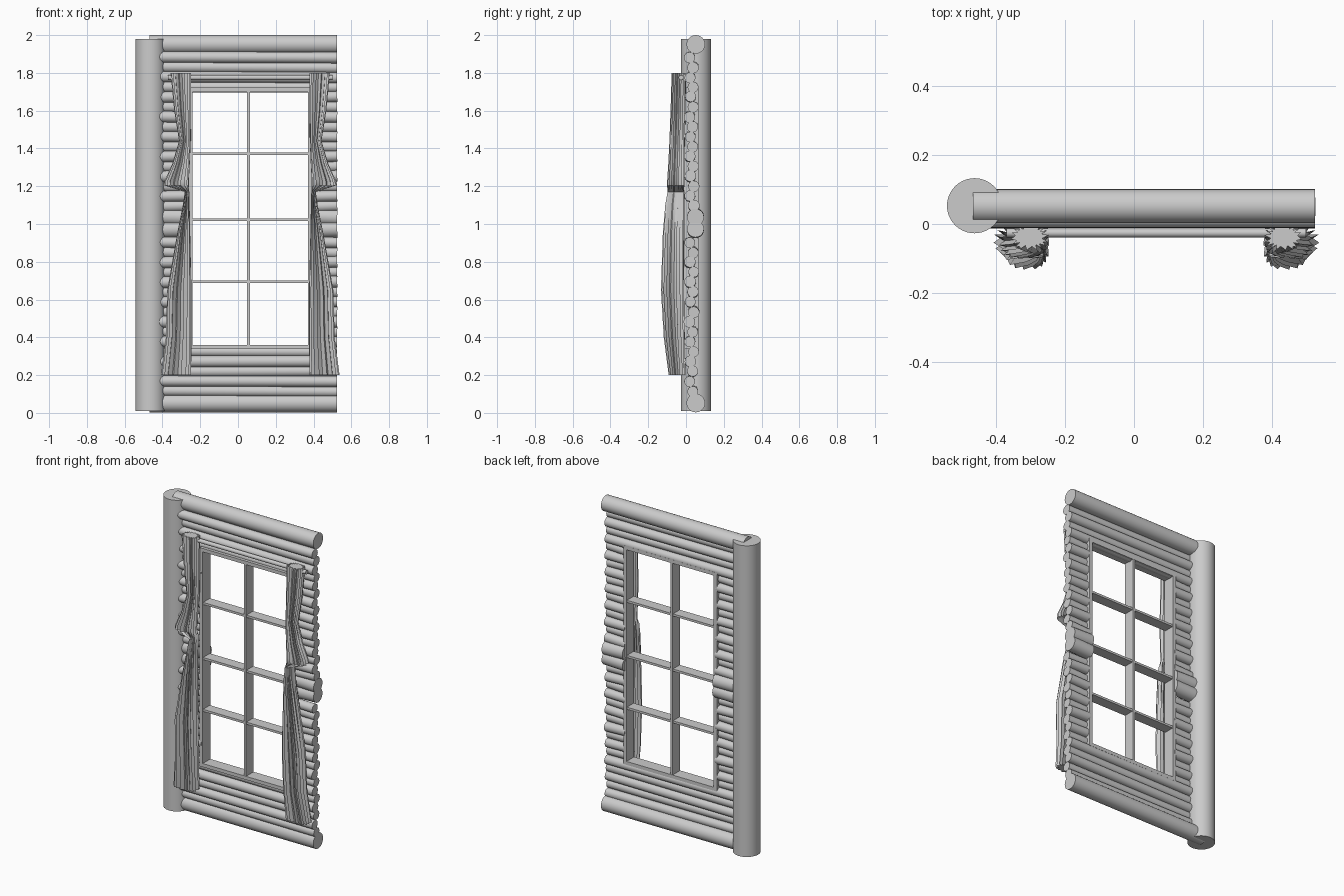
import bpy, bmesh, math, random
from mathutils import Vector

if "Cube" in bpy.data.objects:
    bpy.data.objects.remove(bpy.data.objects["Cube"])

random.seed(4)
X0, X1 = -0.46, 0.525            # wall ends
WL, WR, WB, WT = -0.24, 0.37, 0.36, 1.70   # window opening
MID = (WL + WR) / 2


def finish(bm, name, smooth=True):
    bmesh.ops.recalc_face_normals(bm, faces=bm.faces)
    me = bpy.data.meshes.new(name)
    bm.to_mesh(me)
    bm.free()
    ob = bpy.data.objects.new(name, me)
    bpy.context.collection.objects.link(ob)
    if smooth:
        bpy.ops.object.select_all(action='DESELECT')
        ob.select_set(True)
        bpy.context.view_layer.objects.active = ob
        bpy.ops.object.shade_smooth_by_angle(angle=math.radians(40))
    return ob


def add_rod(bm, a, b, r, seg=20):
    a, b = Vector(a), Vector(b)
    d = b - a
    m = d.to_track_quat('Z', 'Y').to_matrix().to_4x4()
    m.translation = (a + b) / 2
    bmesh.ops.create_cone(bm, cap_ends=True, segments=seg, radius1=r,
                          radius2=r, depth=d.length, matrix=m)


def add_box(bm, x0, x1, y0, y1, z0, z1):
    for v in bmesh.ops.create_cube(bm, size=1)['verts']:
        v.co = ((x0 + x1) / 2 + v.co.x * (x1 - x0),
                (y0 + y1) / 2 + v.co.y * (y1 - y0),
                (z0 + z1) / 2 + v.co.z * (z1 - z0))


# Corner post
bm = bmesh.new()
add_rod(bm, (-0.463, 0.053, 0.01), (-0.463, 0.053, 1.98), 0.08, 40)
finish(bm, "corner_post")

# Thick logs along the top and bottom
for name, z in (("bottom_log", 0.052), ("top_log", 1.951)):
    bm = bmesh.new()
    add_rod(bm, (X0 - 0.008, 0.052, z), (X1, 0.052, z), 0.049, 32)
    finish(bm, name)

# Thick middle logs and thin wall logs, interrupted by the window
rows = [(0.972, 0.05, 0.045), (1.038, 0.05, 0.045)]
for start in (0.115, 1.095):
    for i in range(16):
        y = (0.02 if i % 2 else 0.038) + random.uniform(-0.004, 0.004)
        rows.append((start + i * 0.0525, y, random.uniform(0.028, 0.031)))
bm = bmesh.new()
for z, y, r in rows:
    t = random.uniform(-0.003, 0.003)
    if WB - 0.02 < z < WT + 0.02:
        spans = ((X0, WL - 0.01), (WR + 0.01, X1))
    else:
        spans = ((X0, X1),)
    for a, b in spans:
        add_rod(bm, (a, y, z - t), (b, y, z + t), r)
finish(bm, "wall_logs")

# Window frame and glazing bars
bm = bmesh.new()
F, YA, YB = 0.022, -0.01, 0.066
add_box(bm, WL - F, WL, YA, YB, WB - F, WT + F)
add_box(bm, WR, WR + F, YA, YB, WB - F, WT + F)
add_box(bm, WL, WR, YA, YB, WB - F, WB)
add_box(bm, WL, WR, YA, YB, WT, WT + F)
finish(bm, "window_frame", False)
bm = bmesh.new()
add_box(bm, 0.048, 0.063, YA + 0.002, YB - 0.002, WB, WT)
for z in (0.695, 1.023, 1.372):
    add_box(bm, WL, WR, YA + 0.004, YB - 0.004, z - 0.007, z + 0.007)
finish(bm, "glazing_bars", False)

# Curtain rod
bm = bmesh.new()
add_rod(bm, (-0.37, -0.026, 1.775), (0.50, -0.026, 1.775), 0.013, 16)
finish(bm, "curtain_rod")

# Curtain sections: z, inner x, outer x, front y, back y
SECTIONS = [(1.80, .378, .487, -.076, .0), (1.60, .378, .468, -.082, -.002),
            (1.44, .380, .442, -.088, -.006), (1.32, .385, .478, -.094, -.008),
            (1.23, .390, .518, -.100, -.008), (1.205, .390, .522, -.100, -.008),
            (1.17, .388, .412, -.098, -.012), (1.10, .386, .422, -.110, -.012),
            (0.95, .383, .452, -.123, -.012), (0.65, .376, .505, -.133, -.010),
            (0.40, .376, .512, -.118, -.006), (0.20, .378, .538, -.092, -.002)]
N = 36
depth = [1.0 if i % 2 else random.uniform(0.62, 0.82) for i in range(N)]


def soft(v):
    return math.copysign(abs(v) ** 0.75, v)


# Pleated curtains, gathered at the tie, mirrored about the window centre
for name, mirror in (("curtain_right", False), ("curtain_left", True)):
    bm = bmesh.new()
    rings = []
    for z, xi, xo, yf, yb in SECTIONS:
        ring = []
        for i in range(N):
            a = 2 * math.pi * (i + 0.5) / N
            x = (xi + xo) / 2 + (xo - xi) / 2 * soft(math.cos(a)) * depth[i]
            y = (yf + yb) / 2 + (yb - yf) / 2 * soft(math.sin(a)) * depth[i]
            ring.append(bm.verts.new((2 * MID - x if mirror else x, y, z)))
        rings.append(ring)
    for r0, r1 in zip(rings, rings[1:]):
        for i in range(N):
            j = (i + 1) % N
            bm.faces.new((r0[i], r0[j], r1[j], r1[i]))
    bm.faces.new(rings[0])
    bm.faces.new(rings[-1])
    finish(bm, name)
